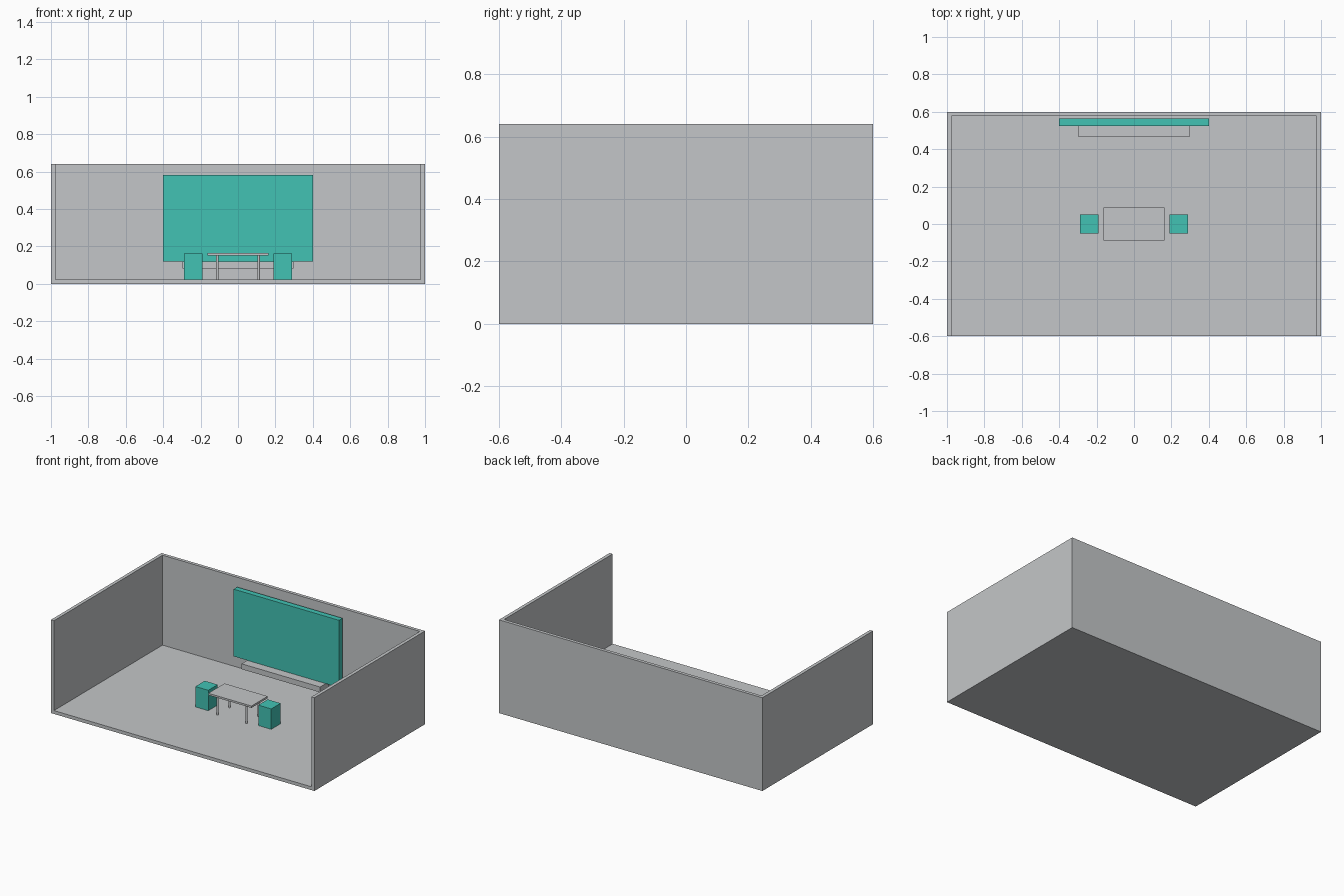
import bpy
import bmesh
from mathutils import Matrix, Vector

cube = bpy.data.objects.get("Cube")
if cube:
    bpy.data.objects.remove(cube, do_unlink=True)


def make_material(name, rgb):
    mat = bpy.data.materials.new(name)
    mat.use_nodes = True
    mat.diffuse_color = (*rgb, 1)
    mat.node_tree.nodes["Principled BSDF"].inputs["Base Color"].default_value = (*rgb, 1)
    return mat


grey = make_material("light grey", (0.55, 0.565, 0.578))
teal = make_material("teal", (0.054, 0.54, 0.456))


def finish(name, bm, mat):
    bmesh.ops.recalc_face_normals(bm, faces=bm.faces)
    mesh = bpy.data.meshes.new(name)
    bm.to_mesh(mesh)
    bm.free()
    mesh.materials.append(mat)
    obj = bpy.data.objects.new(name, mesh)
    bpy.context.collection.objects.link(obj)
    return obj


def box(name, low, high, mat):
    low, high = Vector(low), Vector(high)
    bm = bmesh.new()
    place = Matrix.Translation((low + high) / 2) @ Matrix.Diagonal((*(high - low), 1))
    bmesh.ops.create_cube(bm, size=1, matrix=place)
    return finish(name, bm, mat)


def cylinder(name, x, y, low, high, radius, mat):
    bm = bmesh.new()
    bmesh.ops.create_cone(bm, cap_ends=True, segments=16, radius1=radius, radius2=radius,
                          depth=high - low,
                          matrix=Matrix.Translation((x, y, (low + high) / 2)))
    for face in bm.faces:
        face.smooth = len(face.verts) == 4
    for edge in bm.edges:
        edge.smooth = all(face.smooth for face in edge.link_faces)
    return finish(name, bm, mat)


# Room: open at the front and on top
T = 0.023        # floor and wall thickness
HEIGHT = 0.64
box("floor", (-1, -0.6, 0), (1, 0.6, T), grey)

# Three walls extruded from one U-shaped plan
plan = [(-1, -0.6), (-1, 0.6), (1, 0.6), (1, -0.6),
        (1 - T, -0.6), (1 - T, 0.6 - T), (T - 1, 0.6 - T), (T - 1, -0.6)]
bm = bmesh.new()
base = bm.faces.new([bm.verts.new((x, y, 0)) for x, y in plan])
top = bmesh.ops.extrude_face_region(bm, geom=[base], use_keep_orig=True)["geom"]
bmesh.ops.translate(bm, vec=(0, 0, HEIGHT),
                    verts=[v for v in top if isinstance(v, bmesh.types.BMVert)])
finish("walls", bm, grey)

# Screen with a low shelf below it
box("screen", (-0.4, 0.525, 0.12), (0.4, 0.563, 0.581), teal)
box("shelf", (-0.298, 0.465, 0.082), (0.298, 0.563, 0.119), grey)

# Table
box("table_top", (-0.164, -0.088, 0.151), (0.164, 0.088, 0.164), grey)
for x, side in ((-0.11, "right"), (0.11, "left")):
    for y, end in ((-0.065, "front"), (0.065, "back")):
        cylinder(f"table_leg_{end}_{side}", x, y, T, 0.151, 0.007, grey)

# Block stools at both ends of the table
for x, side in ((-0.239, "right"), (0.239, "left")):
    box(f"stool_{side}", (x - 0.049, -0.051, T), (x + 0.049, 0.051, 0.163), teal)
